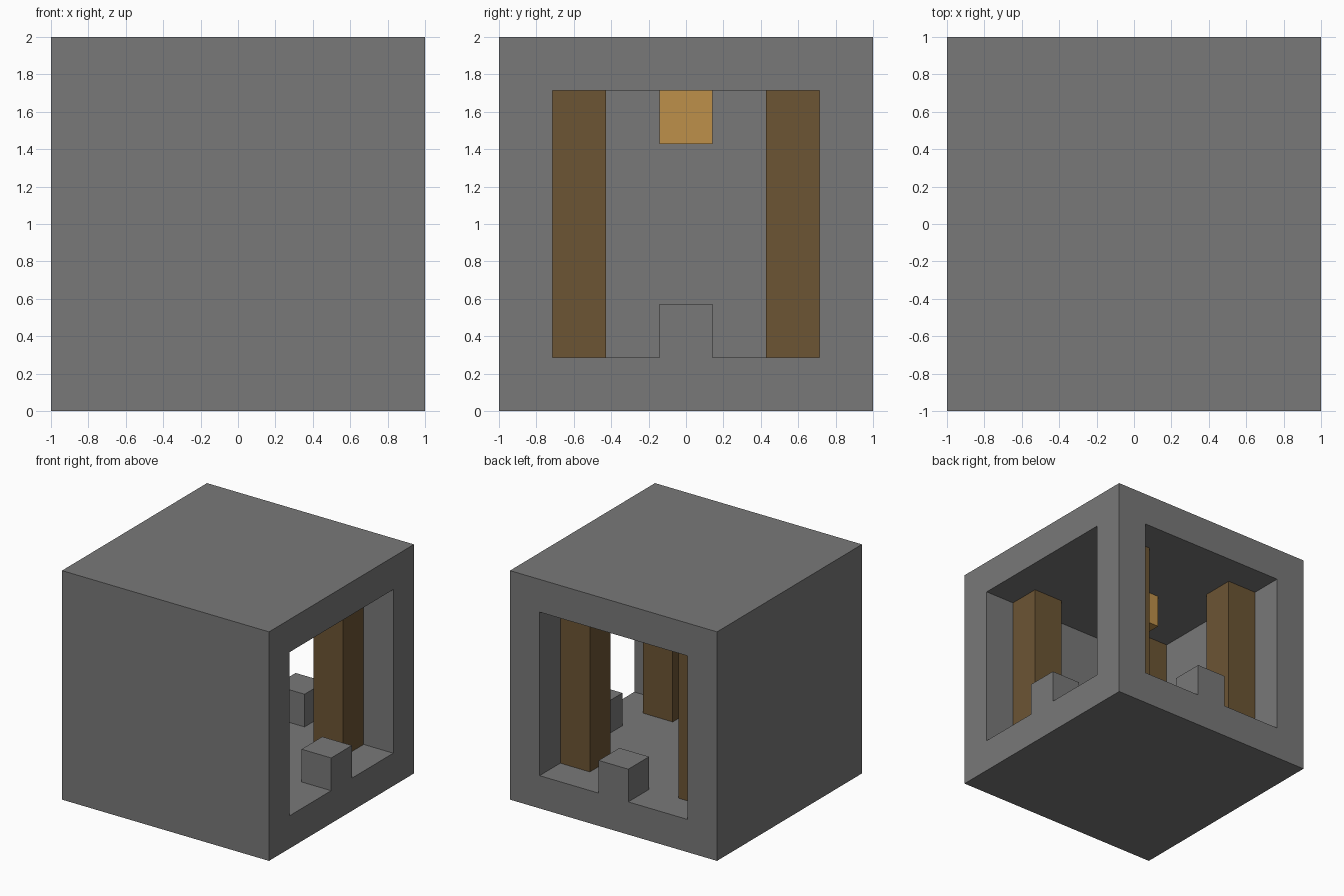
import bpy
from mathutils import Vector

if "Cube" in bpy.data.objects:
    bpy.data.objects.remove(bpy.data.objects["Cube"], do_unlink=True)

CELL = 2 / 7   # the whole room sits on a seven-cell grid


def material(name, color):
    mat = bpy.data.materials.new(name)
    mat.use_nodes = True
    mat.diffuse_color = (*color, 1)
    bsdf = next(n for n in mat.node_tree.nodes if n.type == 'BSDF_PRINCIPLED')
    bsdf.inputs["Base Color"].default_value = (*color, 1)
    return mat


stone = material("stone grey", (0.19, 0.19, 0.19))
wood = material("dark wood", (0.15, 0.09, 0.034))
amber = material("amber", (0.51, 0.28, 0.068))


def box(name, low, high, mat):
    """Box between two grid corners, counted in cells from the centre floor."""
    low, high = Vector(low) * CELL, Vector(high) * CELL
    bpy.ops.mesh.primitive_cube_add(size=1, location=(low + high) / 2)
    ob = bpy.context.object
    ob.name = name
    ob.scale = high - low
    bpy.ops.object.transform_apply(location=False, rotation=False, scale=True)
    ob.data.materials.append(mat)
    return ob


# Hollow shell: the room is cut out through the left and back sides
shell = box("room_shell", (-3.5, -3.5, 0), (3.5, 3.5, 7), stone)
cutters = [
    box("left_opening_cutter", (-2.5, -2.5, 1), (4, 2.5, 6), stone),
    box("back_opening_cutter", (-2.5, -2.5, 1), (2.5, 4, 6), stone),
]
for cutter in cutters:
    cutter.hide_render = True
    mod = shell.modifiers.new("opening", 'BOOLEAN')
    mod.operation = 'DIFFERENCE'
    mod.solver = 'EXACT'
    mod.object = cutter
    bpy.context.view_layer.objects.active = shell
    bpy.ops.object.modifier_apply(modifier=mod.name)
for cutter in cutters:
    bpy.data.objects.remove(cutter, do_unlink=True)

# Sill blocks in the middle of each opening
box("left_sill_block", (2.5, -0.5, 1), (3.5, 0.5, 2), stone)
box("back_sill_block", (-0.5, 2.5, 1), (0.5, 3.5, 2), stone)

# Floor-to-ceiling pillars in the four inner corners
for side, x in (("right", -2), ("left", 2)):
    for end, y in (("front", -2), ("back", 2)):
        box(f"{end}_{side}_pillar", (x - 0.5, y - 0.5, 1),
            (x + 0.5, y + 0.5, 6), wood)

# Lamp hanging from the middle of the ceiling
box("ceiling_lamp", (-0.5, -0.5, 5), (0.5, 0.5, 6), amber)
